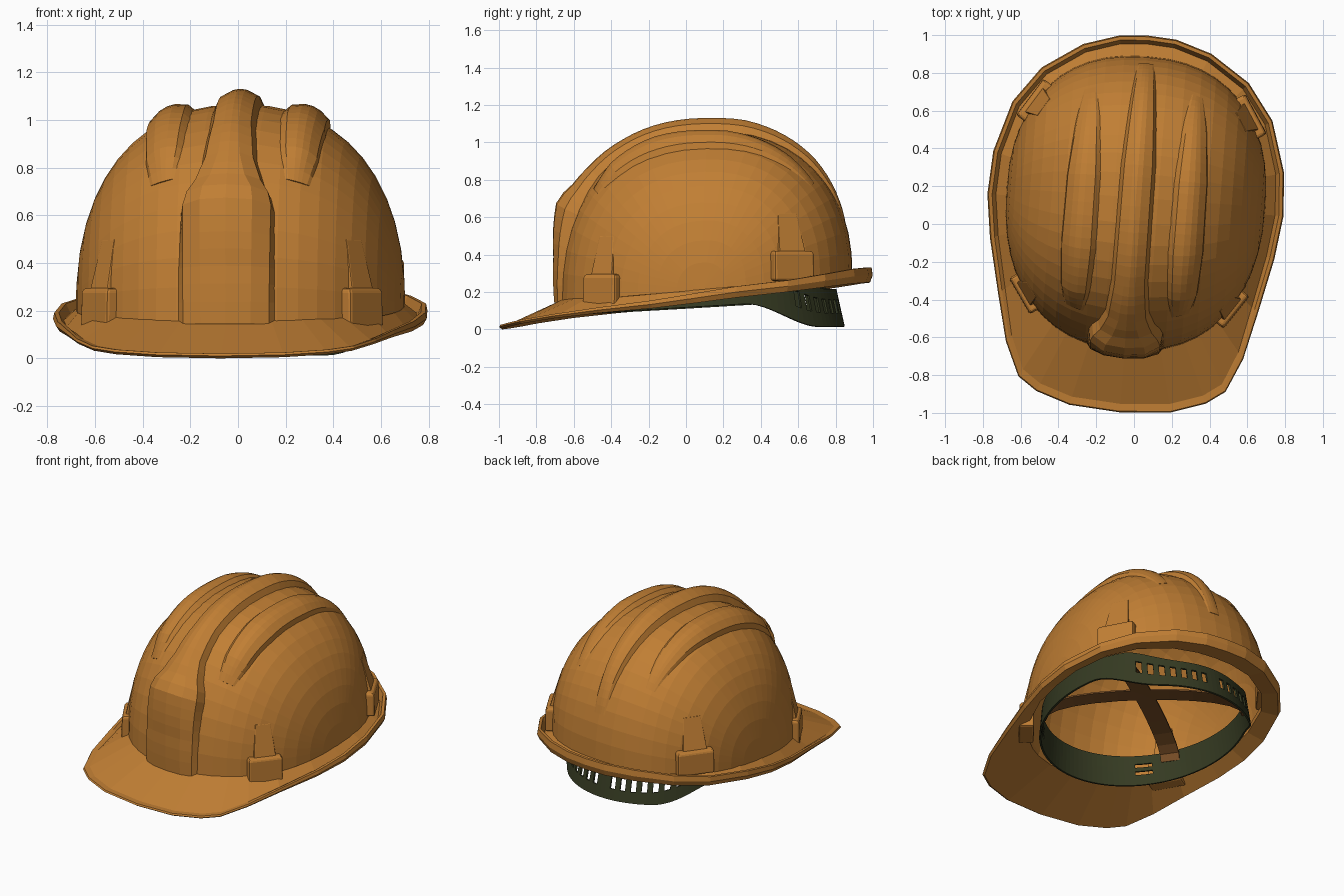
import bpy, bmesh
from math import sin, cos, pi, radians, copysign
from mathutils import Vector, Matrix

if "Cube" in bpy.data.objects:
    bpy.data.objects.remove(bpy.data.objects["Cube"])

N, HALF_W, FRONT, BACK, MID_Y, TOP = 2.3, 0.687, 0.81, 0.75, 0.14, 1.065
TURN = Matrix.Rotation(radians(-4.3), 4, 'Z')   # the whole hat sits slightly turned


def material(name, rgb):
    m = bpy.data.materials.new(name)
    m.use_nodes = True
    m.diffuse_color = (*rgb, 1)
    m.node_tree.nodes["Principled BSDF"].inputs["Base Color"].default_value = (*rgb, 1)
    return m


ORANGE = material("orange_plastic", (0.53, 0.21, 0.034))
BROWN = material("brown_webbing", (0.2, 0.08, 0.02))
GREEN = material("dark_green_plastic", (0.036, 0.043, 0.016))


def finish(name, bm, mat, thickness=0, bevel=0):
    bmesh.ops.remove_doubles(bm, verts=bm.verts, dist=0.0005)
    bmesh.ops.recalc_face_normals(bm, faces=bm.faces)
    bm.transform(TURN)
    me = bpy.data.meshes.new(name)
    bm.to_mesh(me)
    bm.free()
    me.materials.append(mat)
    ob = bpy.data.objects.new(name, me)
    bpy.context.collection.objects.link(ob)
    if thickness:
        mod = ob.modifiers.new("thickness", 'SOLIDIFY')
        mod.thickness, mod.offset = thickness, -1
    if bevel:
        mod = ob.modifiers.new("bevel", 'BEVEL')
        mod.width, mod.segments = bevel, 2


def grid(rows, closed_u=False, closed_v=False, caps=False, skip=None):
    """Skin a list of equal-length point rows."""
    bm = bmesh.new()
    vs = [[bm.verts.new(p) for p in row] for row in rows]
    nr, nc = len(vs), len(vs[0])
    for i in range(nr if closed_u else nr - 1):
        for j in range(nc if closed_v else nc - 1):
            if skip and skip(i, j):
                continue
            k, l = (i + 1) % nr, (j + 1) % nc
            bm.faces.new((vs[i][j], vs[k][j], vs[k][l], vs[i][l]))
    if caps:
        bm.faces.new(vs[0])
        bm.faces.new(vs[-1])
    return bm


def spow(t, e):
    return copysign(abs(t) ** e, t)


def ease(t, lo, hi):
    k = min(1, max(0, (t - lo) / (hi - lo)))
    return k * k * (3 - 2 * k)


def lerp_table(table, t):
    for a, b in zip(table, table[1:]):
        if t <= b[0]:
            f = (t - a[0]) / (b[0] - a[0])
            return [p + (q - p) * f for p, q in zip(a, b)]
    return table[-1]


def base_z(y):
    return 0.2 + 0.085 * y


def dome(x, deg, lift=0):
    """Point on the shell: x across, deg runs front (0) over the top to back (180)."""
    r = max(0, 1 - abs(x / HALF_W) ** N) ** (1 / N)
    v = radians(deg)
    fy, fz = -r * spow(cos(v), 2 / N), r * max(0, sin(v)) ** (2 / N)
    depth = FRONT if fy < 0 else BACK
    y = MID_Y + fy * depth
    n = Vector((spow(x / HALF_W, N - 1) / HALF_W, spow(fy, N - 1) / depth, fz ** (N - 1) / 0.87))
    p = Vector((x, y, base_z(y) + (TOP - base_z(y)) * fz))
    return p + n.normalized() * lift if lift else p


def outline(x, y):
    """Project a plan position onto the foot of the shell."""
    dy = y - MID_Y
    depth = FRONT if dy < 0 else BACK
    k = (abs(x / HALF_W) ** N + abs(dy / depth) ** N) ** (-1 / N)
    return Vector((x * k, MID_Y + dy * k, 0))


# Shell
cols, steps = 24, 24
rows = []
for i in range(cols + 1):
    x = HALF_W * spow(sin(pi * (i / cols - 0.5)), 2 / N)
    rows.append([dome(x, 180 * j / steps) for j in range(steps + 1)])
finish("shell", grid(rows), ORANGE, thickness=0.02)

# Raised ridges, the middle one widening into the front plate
# Stations: angle, half width, height, roundness
SECTION = [(-1, -0.1), (-0.86, 0.6), (-0.5, 0.97), (0, 1.05), (0.5, 0.97), (0.86, 0.6), (1, -0.1)]


def ridge(name, x0, stations, step=4):
    rows = []
    for d in range(stations[0][0], stations[-1][0] + 1, step):
        _, half, height, soft = lerp_table(stations, d)
        rows.append([dome(x0 + spow(u, 1 + soft) * half, d, h * height) for u, h in SECTION])
    finish(name, grid(rows, caps=True), ORANGE)


ridge("front_plate_and_middle_ridge", 0, [
    (0, 0.205, 0.035, 0), (12, 0.205, 0.055, 0), (28, 0.2, 0.115, 0), (32, 0.185, 0.105, 0),
    (36, 0.155, 0.085, 0.2), (44, 0.12, 0.072, 0.5), (60, 0.1, 0.063, 0.8),
    (100, 0.095, 0.063, 0.9), (130, 0.07, 0.038, 0.8), (160, 0.04, 0.002, 0.5)])
for side, s in (("left", 1), ("right", -1)):
    ridge(side + "_ridge", s * 0.285, [
        (40, 0.05, 0.002, 0.7), (52, 0.08, 0.036, 0.7), (72, 0.095, 0.048, 0.7),
        (96, 0.09, 0.045, 0.7), (120, 0.065, 0.022, 0.7), (140, 0.03, 0.001, 0.7)])

# Brim with front peak and upturned rear lip: x, y, underside z, lip height
EDGE = [(0, -1, 0, 0.02), (0.27, -0.98, 0.005, 0.02), (0.45, -0.92, 0.017, 0.02),
        (0.55, -0.85, 0.032, 0.02), (0.63, -0.67, 0.06, 0.022), (0.69, -0.42, 0.088, 0.03),
        (0.755, -0.13, 0.113, 0.042), (0.786, 0.1, 0.14, 0.052), (0.772, 0.33, 0.17, 0.06),
        (0.69, 0.6, 0.2, 0.062), (0.55, 0.79, 0.225, 0.07), (0.34, 0.93, 0.245, 0.078),
        (0.15, 0.99, 0.25, 0.08), (0, 1, 0.25, 0.08)]
loop = EDGE + [(-x, y, z, h) for x, y, z, h in EDGE[-2:0:-1]]
rows = []
for x, y, z, lip in loop:
    out, foot = Vector((x, y, 0)), outline(x, y) * 0.97
    inward = (foot - out).normalized()
    zb = base_z(foot.y)
    rows.append([(p.x, p.y, height) for p, height in (
        (foot, zb + 0.02), (out + inward * 0.045, z + 0.02),
        (out + inward * 0.025, z + lip), (out + inward * 0.006, z + lip),
        (out, z + lip * 0.5), (out + inward * 0.015, z), (foot, zb - 0.015))])
finish("brim", grid(rows, closed_u=True, closed_v=True), ORANGE)


# Accessory slots with tapering ribs above
def slot(name, x, y, z0, z1, width, rib_top, lean):
    foot = outline(x, y)
    depth = FRONT if y < MID_Y else BACK
    n = Vector((spow(foot.x / HALF_W, N - 1) / HALF_W,
                spow((foot.y - MID_Y) / depth, N - 1) / depth, 0)).normalized()
    t = Vector((-n.y, n.x, 0))
    up = Vector((0, 0, 1))

    def block(label, levels, bevel):
        rows = [[foot + t * (a * w) + n * o + up * z
                 for a, o in ((-0.5, -0.06), (0.5, -0.06), (0.5, out), (-0.5, out))]
                for z, w, out in levels]
        finish(label, grid(rows, closed_v=True, caps=True), ORANGE, bevel=bevel)
    block(name, [(z0, width, 0.035), (z1 - 0.02, width, 0.032), (z1, width * 0.95, 0.024)], 0.012)
    block(name + "_rib", [(z1 - 0.04, width * 0.68, 0.018), (rib_top, width * 0.46, -lean)], 0.006)


for side, s in (("left", 1), ("right", -1)):
    slot(side + "_front_slot", s * 0.57, -0.43, 0.12, 0.295, 0.22, 0.5, 0.036)
    slot(side + "_rear_slot", s * 0.57, 0.61, 0.26, 0.42, 0.24, 0.62, 0.055)

# Headband dropping to a slotted nape strap
segs = 112
rows = []
for i in range(segs):
    a = 2 * pi * i / segs
    x, y = 0.62 * sin(a), 0.11 - 0.715 * cos(a)
    k = ease(y, 0.36, 0.72)
    side_low = 0.115 + 0.06 * y
    low = side_low + (0.015 - side_low) * k
    high = 0.29 - 0.075 * ease(y, 0.55, 0.8)
    rows.append([(x * (1 - 0.04 * f), y + k * (0.025 - 0.045 * f), low + (high - low) * f)
                 for f in (0, 0.35, 0.47, 0.6, 0.72, 1)])


def is_hole(i, j):
    nape = 42 <= i <= 54 or 58 <= i <= 70
    brow = 12 <= i <= 14 or 98 <= i <= 100
    return (nape and i % 2 == 0 and 1 <= j <= 3) or (brow and j in (1, 3))


finish("headband", grid(rows, closed_u=True, skip=is_hole), GREEN, thickness=0.012)

# Crossed webbing straps spanning the headband
for name, s in (("first_crown_strap", 1), ("second_crown_strap", -1)):
    along = Vector((s * 0.78, 0.62, 0)).normalized()
    across = Vector((-along.y, along.x, 0)) * 0.06
    rows = []
    for i in range(13):
        a = pi * i / 12
        p = Vector((0, 0.1, 0.22 + 0.14 * abs(sin(a)) ** 0.8)) - along * 0.62 * cos(a)
        rows.append([p - across, p + across])
    finish(name, grid(rows), BROWN, thickness=0.01)
